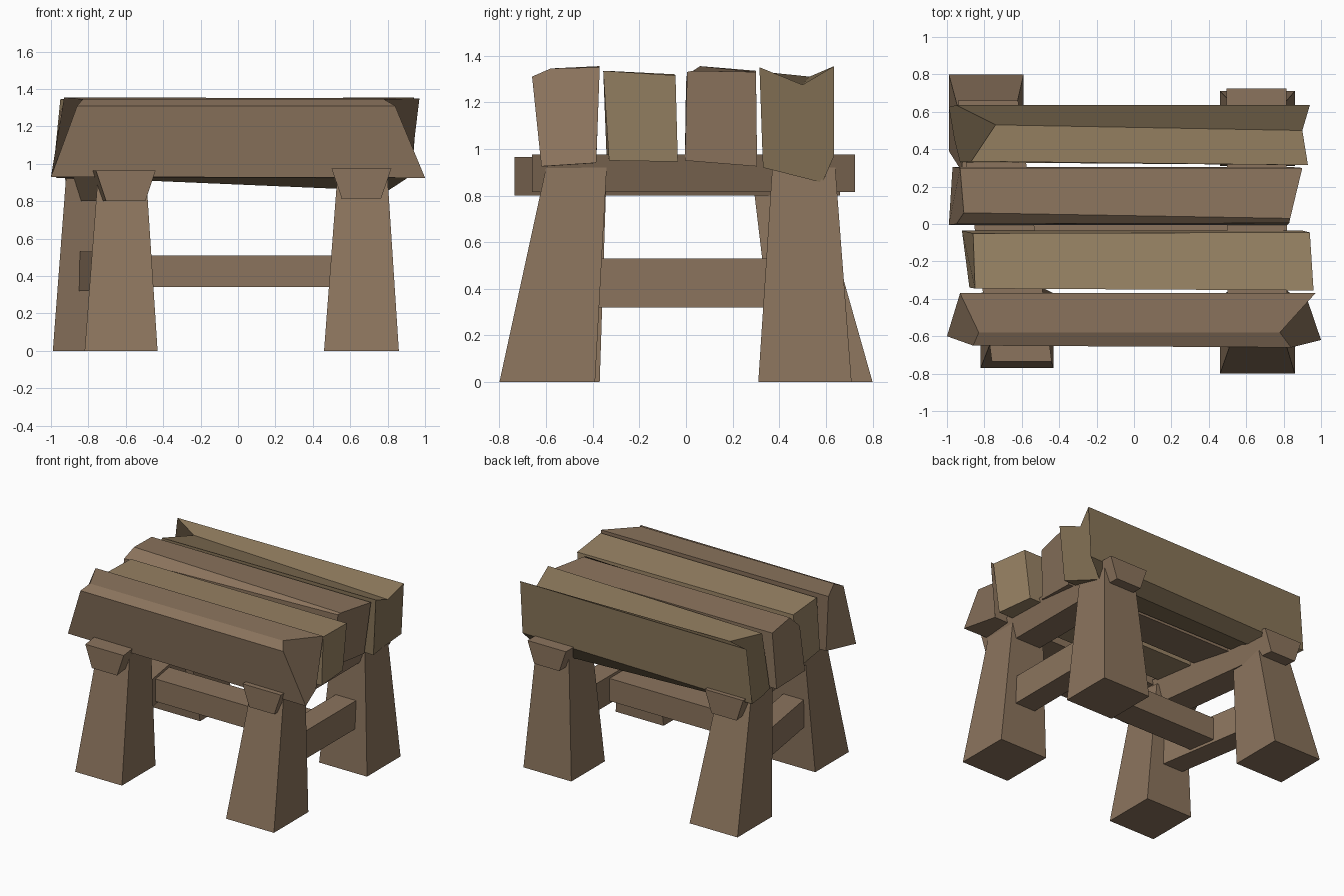
import bpy, bmesh


def material(name, color):
    m = bpy.data.materials.new(name)
    m.diffuse_color = (*color, 1)
    return m


BROWN = material("brown_wood", (0.26, 0.175, 0.11))
TAN = material("tan_wood", (0.32, 0.23, 0.13))
OLIVE = material("olive_wood", (0.25, 0.18, 0.10))


def loft(name, ring_a, ring_b, mat):
    """Solid between two matching rings of points."""
    bm = bmesh.new()
    a = [bm.verts.new(p) for p in ring_a]
    b = [bm.verts.new(p) for p in ring_b]
    n = len(a)
    for i in range(n):
        j = (i + 1) % n
        bm.faces.new((a[i], a[j], b[j], b[i]))
    bm.faces.new(a[::-1])
    bm.faces.new(b)
    bmesh.ops.recalc_face_normals(bm, faces=bm.faces)
    me = bpy.data.meshes.new(name)
    bm.to_mesh(me)
    bm.free()
    me.materials.append(mat)
    ob = bpy.data.objects.new(name, me)
    bpy.context.collection.objects.link(ob)
    return ob


def rect(x0, x1, y0, y1, z):
    return [(x0, y0, z), (x1, y0, z), (x1, y1, z), (x0, y1, z)]


# Tapered legs: floor rectangle, top rectangle (x0, x1, y0, y1)
legs = {
    "front_left_leg": ((-0.82, -0.43, -0.77, -0.37), (-0.75, -0.49, -0.59, -0.34)),
    "front_right_leg": ((0.46, 0.86, -0.80, -0.39), (0.53, 0.80, -0.60, -0.34)),
    "back_left_leg": ((-0.99, -0.59, 0.39, 0.80), (-0.92, -0.65, 0.28, 0.54)),
    "back_right_leg": ((0.46, 0.86, 0.31, 0.71), (0.53, 0.80, 0.37, 0.64)),
}
for name, (low, high) in legs.items():
    loft(name, rect(*low, 0), rect(*high, 0.92), BROWN)


# Cross beams under the seat, wider at the top
def beam_ring(x, y, z0, z1):
    return [(x - 0.105, y, z0), (x + 0.105, y, z0),
            (x + 0.16, y, z1), (x - 0.16, y, z1)]


loft("left_cross_beam", beam_ring(-0.60, -0.735, 0.80, 0.965),
     beam_ring(-0.78, 0.66, 0.80, 0.965), BROWN)
loft("right_cross_beam", beam_ring(0.66, -0.66, 0.815, 0.975),
     beam_ring(0.655, 0.725, 0.815, 0.975), BROWN)


# Lower stretchers
def box_ring_y(x, y):
    return [(x - 0.085, y, 0.32), (x + 0.085, y, 0.32),
            (x + 0.085, y, 0.53), (x - 0.085, y, 0.53)]


def box_ring_x(x):
    return [(x, -0.12, 0.34), (x, 0.09, 0.34), (x, 0.09, 0.51), (x, -0.12, 0.51)]


loft("left_stretcher", box_ring_y(-0.63, -0.48), box_ring_y(-0.785, 0.48), BROWN)
loft("right_stretcher", box_ring_y(0.66, -0.48), box_ring_y(0.66, 0.48), BROWN)
loft("long_stretcher", box_ring_x(-0.68), box_ring_x(0.64), BROWN)

# Seat planks: rough-cut left and right end rings
loft("front_plank",
     [(-1.0, -0.60, 0.93), (-0.86, -0.65, 1.31), (-0.83, -0.58, 1.345),
      (-0.93, -0.37, 1.355), (-0.90, -0.385, 0.93)],
     [(1.0, -0.62, 0.925), (0.84, -0.66, 1.31), (0.78, -0.58, 1.345),
      (0.97, -0.37, 1.35), (0.92, -0.385, 0.94)], BROWN)
loft("front_middle_plank",
     [(-0.88, -0.34, 0.95), (-0.85, -0.345, 1.335),
      (-0.86, -0.05, 1.32), (-0.92, -0.035, 0.945)],
     [(0.93, -0.33, 0.95), (0.96, -0.355, 1.335),
      (0.94, -0.045, 1.315), (0.90, -0.035, 0.945)], TAN)
loft("back_middle_plank",
     [(-0.99, -0.005, 0.95), (-0.95, 0.0, 1.28), (-0.91, 0.06, 1.355),
      (-0.93, 0.30, 1.335), (-0.97, 0.305, 0.925)],
     [(0.82, -0.005, 0.95), (0.83, 0.005, 1.33), (0.835, 0.03, 1.335),
      (0.90, 0.30, 1.33), (0.84, 0.305, 0.925)], BROWN)
loft("back_plank",
     [(-0.93, 0.33, 0.93), (-0.87, 0.335, 1.33), (-0.74, 0.53, 1.31),
      (-0.95, 0.635, 1.345), (-0.99, 0.625, 0.94), (-0.96, 0.45, 0.93)],
     [(0.90, 0.33, 0.92), (0.93, 0.315, 1.35), (0.90, 0.50, 1.275),
      (0.94, 0.635, 1.355), (0.92, 0.635, 0.97), (0.80, 0.585, 0.855)], OLIVE)
